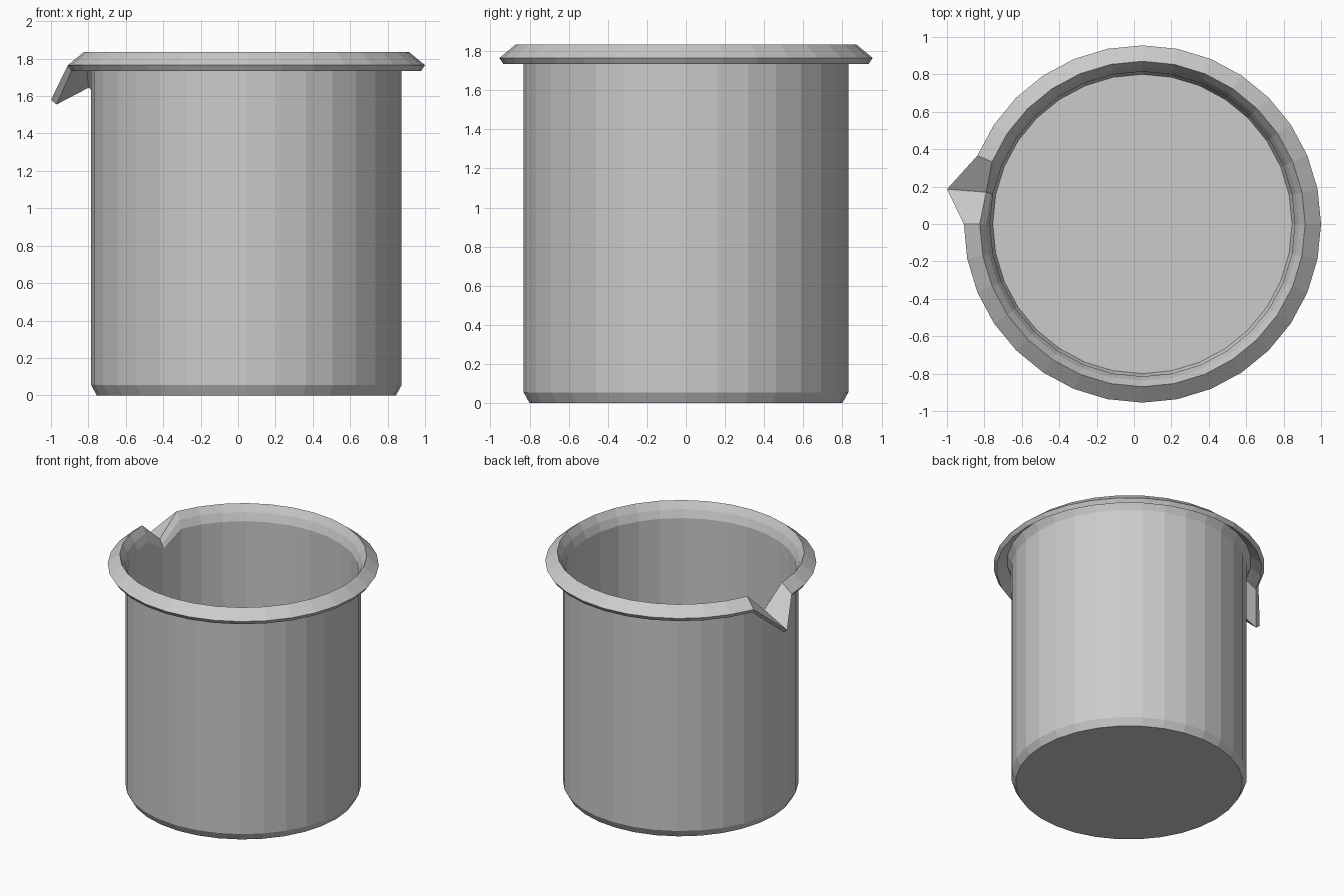
import bpy, bmesh
from math import pi, sin, cos

if "Cube" in bpy.data.objects:
    bpy.data.objects.remove(bpy.data.objects["Cube"])

CX, SIDES, SPOUT = 0.045, 32, 15   # beaker axis, facets, spout column

# Cross-section: radius, height, then spout push along -x and drop
profile = [
    (0.80, 0.0, 0, 0),            # underside
    (0.83, 0.055, 0, 0),          # foot chamfer
    (0.83, 1.74, 0, 0.12),        # outer neck
    (0.86, 1.80, 0, 0.155),       # rim underside
    (0.935, 1.735, 0.098, 0.18),  # lip bottom
    (0.955, 1.765, 0.108, 0.185), # lip edge
    (0.87, 1.835, -0.018, 0.16),  # crest
    (0.837, 1.78, -0.01, 0.14),   # inner flare
    (0.815, 1.72, 0, 0.11),       # inner neck
    (0.815, 0.06, 0, 0),          # inner wall
    (0.80, 0.02, 0, 0),           # floor edge
]

bm = bmesh.new()
rings = []
for r, z, push, drop in profile:
    ring = []
    for i in range(SIDES):
        a = 2 * pi * i / SIDES
        x, y, h = CX + r * cos(a), r * sin(a), z
        if i == SPOUT:
            x, h = x - push, z - drop
        ring.append(bm.verts.new((x, y, h)))
    rings.append(ring)

# Skin the rings, then close the underside and the floor
for lo, hi in zip(rings, rings[1:]):
    for i in range(SIDES):
        j = (i + 1) % SIDES
        bm.faces.new((lo[i], lo[j], hi[j], hi[i]))
bm.faces.new(rings[0][::-1])
bm.faces.new(rings[-1])
bmesh.ops.recalc_face_normals(bm, faces=bm.faces)

mesh = bpy.data.meshes.new("beaker")
bm.to_mesh(mesh)
bm.free()
beaker = bpy.data.objects.new("beaker", mesh)
bpy.context.collection.objects.link(beaker)
